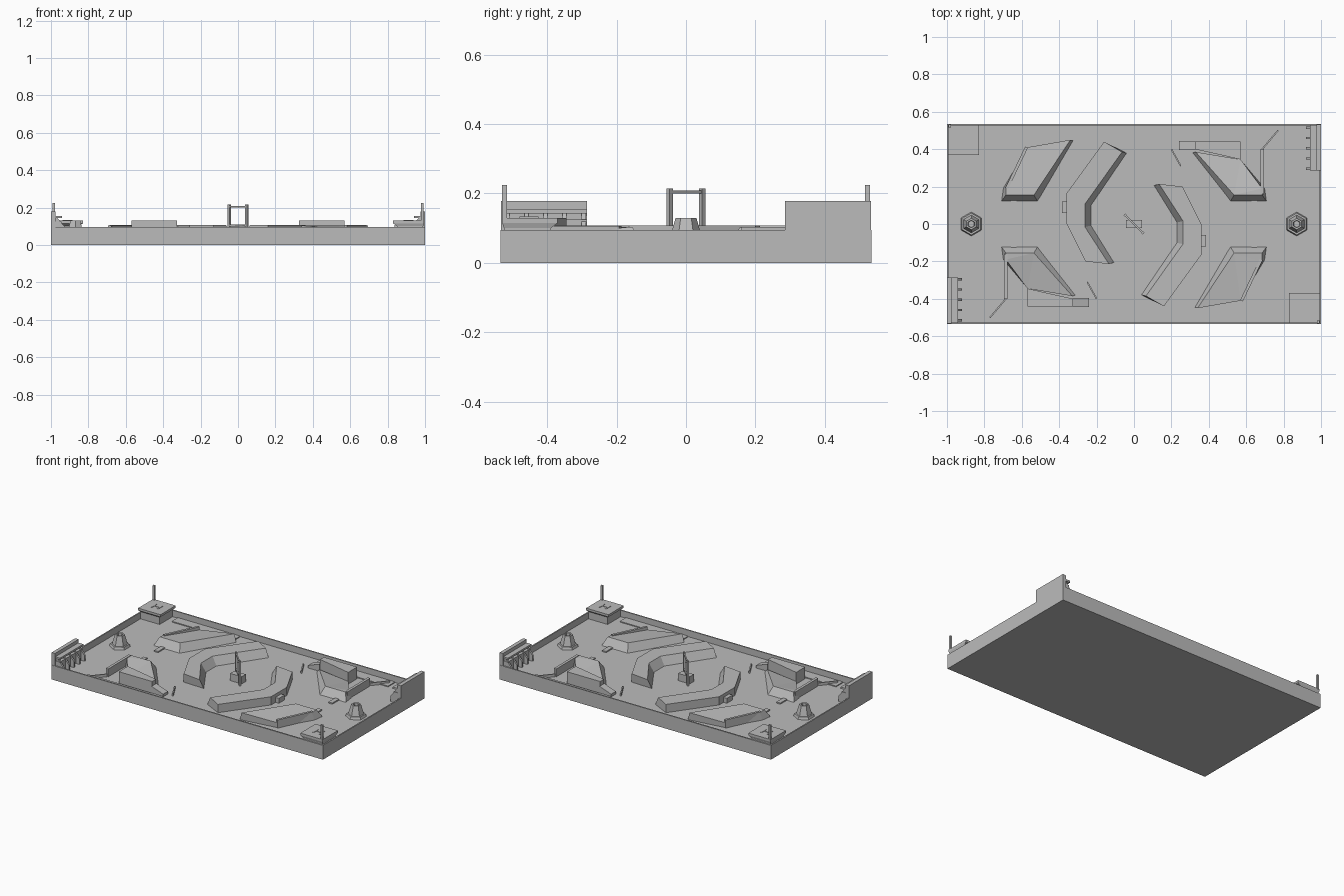
import bpy, bmesh, math
from mathutils import Vector

if "Cube" in bpy.data.objects:
    bpy.data.objects.remove(bpy.data.objects["Cube"])

FLOOR = 0.052
RIM = 0.095

grey = bpy.data.materials.new("mid grey")
grey.diffuse_color = (0.5, 0.5, 0.5, 1)
grey.use_nodes = True
grey.node_tree.nodes["Principled BSDF"].inputs["Base Color"].default_value = grey.diffuse_color


def finish(name, bm):
    bmesh.ops.recalc_face_normals(bm, faces=bm.faces[:])
    me = bpy.data.meshes.new(name)
    bm.to_mesh(me)
    bm.free()
    me.materials.append(grey)
    ob = bpy.data.objects.new(name, me)
    bpy.context.collection.objects.link(ob)
    return ob


def prism(name, foot, z0, z1, top=None, twin=True):
    """Solid between a foot outline and a top outline, repeated half a turn round."""
    top = top or foot
    z1s = z1 if isinstance(z1, (list, tuple)) else [z1] * len(top)
    for sign, label in ((1, ""), (-1, "_opposite"))[:2 if twin else 1]:
        bm = bmesh.new()
        lo = [bm.verts.new((x * sign, y * sign, z0)) for x, y in foot]
        hi = [bm.verts.new((x * sign, y * sign, z)) for (x, y), z in zip(top, z1s)]
        bm.faces.new(lo)
        bm.faces.new(hi)
        n = len(lo)
        for i in range(n):
            j = (i + 1) % n
            bm.faces.new((lo[i], lo[j], hi[j], hi[i]))
        bmesh.ops.triangulate(bm, faces=[f for f in bm.faces if len(f.verts) > 4])
        finish(name + label, bm)


def rect(x0, x1, y0, y1):
    return [(x0, y0), (x1, y0), (x1, y1), (x0, y1)]


def box(name, x0, x1, y0, y1, z0, z1, twin=True):
    prism(name, rect(x0, x1, y0, y1), z0, z1, twin=twin)


def bar(name, a, b, width, z0, z1, twin=True):
    """Thin upright wall between two plan points."""
    a, b = Vector(a), Vector(b)
    d = (b - a).normalized() * width / 2
    s = Vector((-d.y, d.x))
    prism(name, [tuple(p) for p in (a + s, b + s, b - s, a - s)], z0, z1, twin=twin)


def hexagon(cx, r):
    return [(cx + r * math.sin(i * math.pi / 3), r * math.cos(i * math.pi / 3))
            for i in range(6)]


# Tray: a slab whose top is inset and pushed down to leave a thin rim
bm = bmesh.new()
bmesh.ops.create_cube(bm, size=1)
for v in bm.verts:
    v.co = (v.co.x * 2, v.co.y * 1.07, (v.co.z + 0.5) * RIM)
lid = max(bm.faces, key=lambda f: f.calc_center_median().z)
bmesh.ops.inset_individual(bm, faces=[lid], thickness=0.012)
bm.normal_update()
ret = bmesh.ops.extrude_face_region(bm, geom=[lid])
for v in (g for g in ret["geom"] if isinstance(g, bmesh.types.BMVert)):
    v.co.z = FLOOR
if lid.is_valid:
    bmesh.ops.delete(bm, geom=[lid], context="FACES_ONLY")
finish("tray", bm)

# Curved central ridges, steep on the inner side
outer = [(-0.16, 0.44), (-0.36, 0.165), (-0.36, 0.0), (-0.26, -0.2)]
inner_top = [(-0.134, -0.214), (-0.262, -0.016), (-0.262, 0.107), (-0.064, 0.385)]
inner_foot = [(-0.105, -0.205), (-0.227, -0.008), (-0.227, 0.1), (-0.038, 0.378)]
for i in range(3):
    j = 2 - i
    prism("central_ridge_%d" % i,
          [outer[i], outer[i + 1], inner_foot[j], inner_foot[j + 1]], FLOOR - 0.005, 0.107,
          [outer[i], outer[i + 1], inner_top[j], inner_top[j + 1]])
box("ridge_plaque", -0.385, -0.35, 0.06, 0.12, FLOOR - 0.005, 0.085)

# Raised hills beside the ridges, with a sloping bank
prism("hill",
      [(-0.71, 0.12), (-0.515, 0.12), (-0.325, 0.445), (-0.57, 0.41), (-0.70, 0.19)],
      FLOOR - 0.005, [0.104, 0.104, 0.104, 0.085, 0.1],
      [(-0.685, 0.155), (-0.535, 0.155), (-0.34, 0.45), (-0.57, 0.41), (-0.685, 0.2)])
bar("hill_wall", (-0.68, 0.19), (-0.575, 0.41), 0.016, FLOOR, 0.106)

prism("low_hill",
      [(-0.71, -0.12), (-0.515, -0.12), (-0.31, -0.38), (-0.57, -0.345), (-0.70, -0.19)],
      FLOOR - 0.005, [0.102, 0.102, 0.07, 0.07, 0.1],
      [(-0.685, -0.155), (-0.535, -0.155), (-0.33, -0.385), (-0.57, -0.345), (-0.685, -0.19)])
bar("low_hill_wall", (-0.685, -0.16), (-0.685, -0.4), 0.018, FLOOR, 0.104)
bar("low_hill_fence", (-0.685, -0.4), (-0.77, -0.5), 0.008, FLOOR, 0.07)

# Bridge platform near the long side
prism("bridge_platform", [(-0.57, -0.44), (-0.325, -0.44), (-0.325, -0.4), (-0.57, -0.345)],
      FLOOR - 0.005, 0.13)
prism("bridge_ramp", rect(-0.325, -0.24, -0.445, -0.395), FLOOR - 0.005,
      [0.1, 0.07, 0.07, 0.1])
bar("approach_fence", (-0.25, -0.31), (-0.2, -0.4), 0.008, FLOOR, 0.07)

# Small floor tiles before each hill
for y, label in ((0.09, "left"), (-0.09, "right")):
    box("floor_tile_" + label, -0.657, -0.627, y - 0.035, y + 0.035, FLOOR - 0.004, FLOOR + 0.008)

# Low aprons along the long sides
box("side_apron", -0.81, -0.35, 0.46, 0.523, FLOOR - 0.004, FLOOR + 0.006)
box("side_apron_far", -0.79, -0.24, -0.523, -0.45, FLOOR - 0.004, FLOOR + 0.006)

# Landing pads in two corners, each with a thin mast and a painted-style mark
prism("pad_base", rect(-0.99, -0.85, 0.39, 0.525), FLOOR - 0.005, 0.1)
prism("pad_top", rect(-0.99, -0.85, 0.39, 0.525), 0.1, 0.115,
      rect(-0.995, -0.83, 0.37, 0.53))
box("pad_slab", -0.995, -0.83, 0.37, 0.53, 0.115, 0.13)
for x in (-0.935, -0.89):
    box("pad_mark_side", x - 0.004, x + 0.004, 0.425, 0.48, 0.128, 0.133)
box("pad_mark_cross", -0.935, -0.89, 0.448, 0.456, 0.128, 0.133)
box("mast", -0.992, -0.978, 0.517, 0.531, 0.125, 0.225)

# Racks in the other two corners: back wall, shelf and ribs
box("rack_wall", -1.0, -0.975, -0.533, -0.285, FLOOR, 0.178)
box("rack_shelf", -0.975, -0.945, -0.525, -0.285, FLOOR, 0.125)
for i in range(5):
    y = -0.515 + i * 0.055
    prism("rack_rib_%d" % i, rect(-0.975, -0.92, y - 0.006, y + 0.006), FLOOR - 0.004,
          [0.155, 0.09, 0.09, 0.155])
box("rack_lip", -0.975, -0.94, -0.53, -0.285, 0.143, 0.155)

# Hexagonal towers at both ends, each with a sunken top
prism("tower_foot", hexagon(-0.87, 0.066), FLOOR - 0.005, 0.068, hexagon(-0.87, 0.058))
bm = bmesh.new()
rings = [(0.048, 0.066), (0.03, 0.13), (0.02, 0.13), (0.018, 0.1)]
for cx in (-0.87, 0.87):
    loops = [[bm.verts.new((x, y, z)) for x, y in hexagon(cx, r)] for r, z in rings]
    for a, b in zip(loops, loops[1:]):
        for i in range(6):
            j = (i + 1) % 6
            bm.faces.new((a[i], a[j], b[j], b[i]))
    bm.faces.new(loops[0])
    bm.faces.new(loops[-1])
finish("hex_towers", bm)

# Central gate set on the diagonal, around a small plinth
box("centre_plinth", -0.042, 0.042, -0.022, 0.022, FLOOR - 0.004, 0.1, twin=False)
bar("gate_post", (-0.052, 0.052), (-0.042, 0.042), 0.012, FLOOR - 0.004, 0.215)
bar("gate_beam", (-0.05, 0.05), (0.05, -0.05), 0.008, 0.2, 0.208, twin=False)
bar("gate_sill", (-0.05, 0.05), (0.05, -0.05), 0.008, 0.1, 0.108, twin=False)
